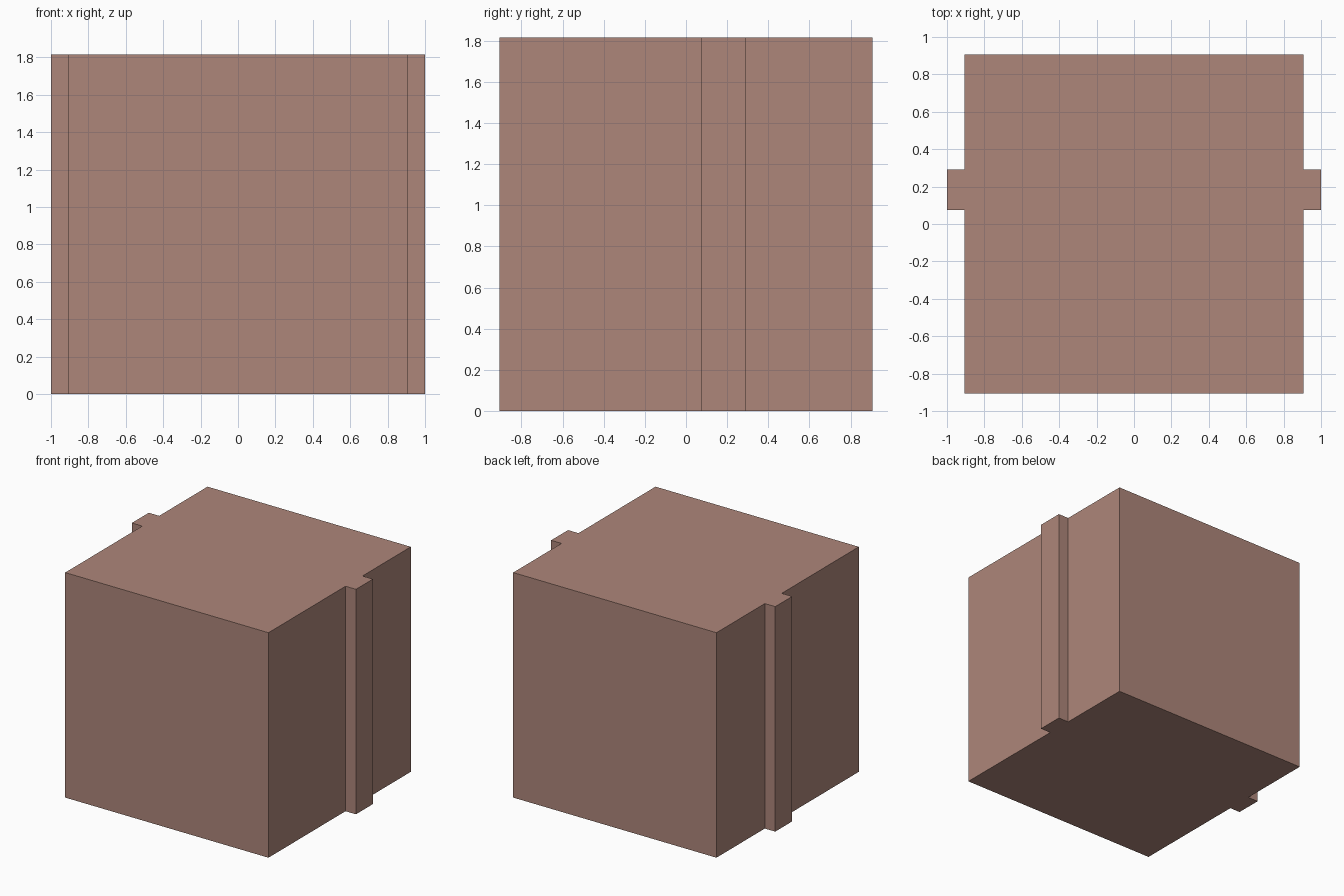
import bpy, bmesh

if "Cube" in bpy.data.objects:
    bpy.data.objects.remove(bpy.data.objects["Cube"])

HALF = 0.907            # half width of the block
HEIGHT = 1.815
RIB_Y = (0.075, 0.291)  # rib extent along y

# Block outline with a rib on each side: right half, mirrored to the left
right = [(HALF, -HALF), (HALF, RIB_Y[0]), (1, RIB_Y[0]),
         (1, RIB_Y[1]), (HALF, RIB_Y[1]), (HALF, HALF)]
outline = right + [(-x, y) for x, y in reversed(right)]

# Extrude the outline upward
bm = bmesh.new()
base = bm.faces.new([bm.verts.new((x, y, 0)) for x, y in outline])
top = bmesh.ops.extrude_face_region(bm, geom=[base], use_keep_orig=True)["geom"]
bmesh.ops.translate(bm, vec=(0, 0, HEIGHT),
                    verts=[g for g in top if isinstance(g, bmesh.types.BMVert)])
bmesh.ops.recalc_face_normals(bm, faces=bm.faces)

mesh = bpy.data.meshes.new("ribbed_block")
bm.to_mesh(mesh)
bm.free()
block = bpy.data.objects.new("ribbed_block", mesh)
bpy.context.collection.objects.link(block)

# Dusty clay colour
clay = bpy.data.materials.new("clay")
clay.diffuse_color = (0.42, 0.24, 0.195, 1)
clay.use_nodes = True
clay.node_tree.nodes["Principled BSDF"].inputs["Base Color"].default_value = clay.diffuse_color
mesh.materials.append(clay)
